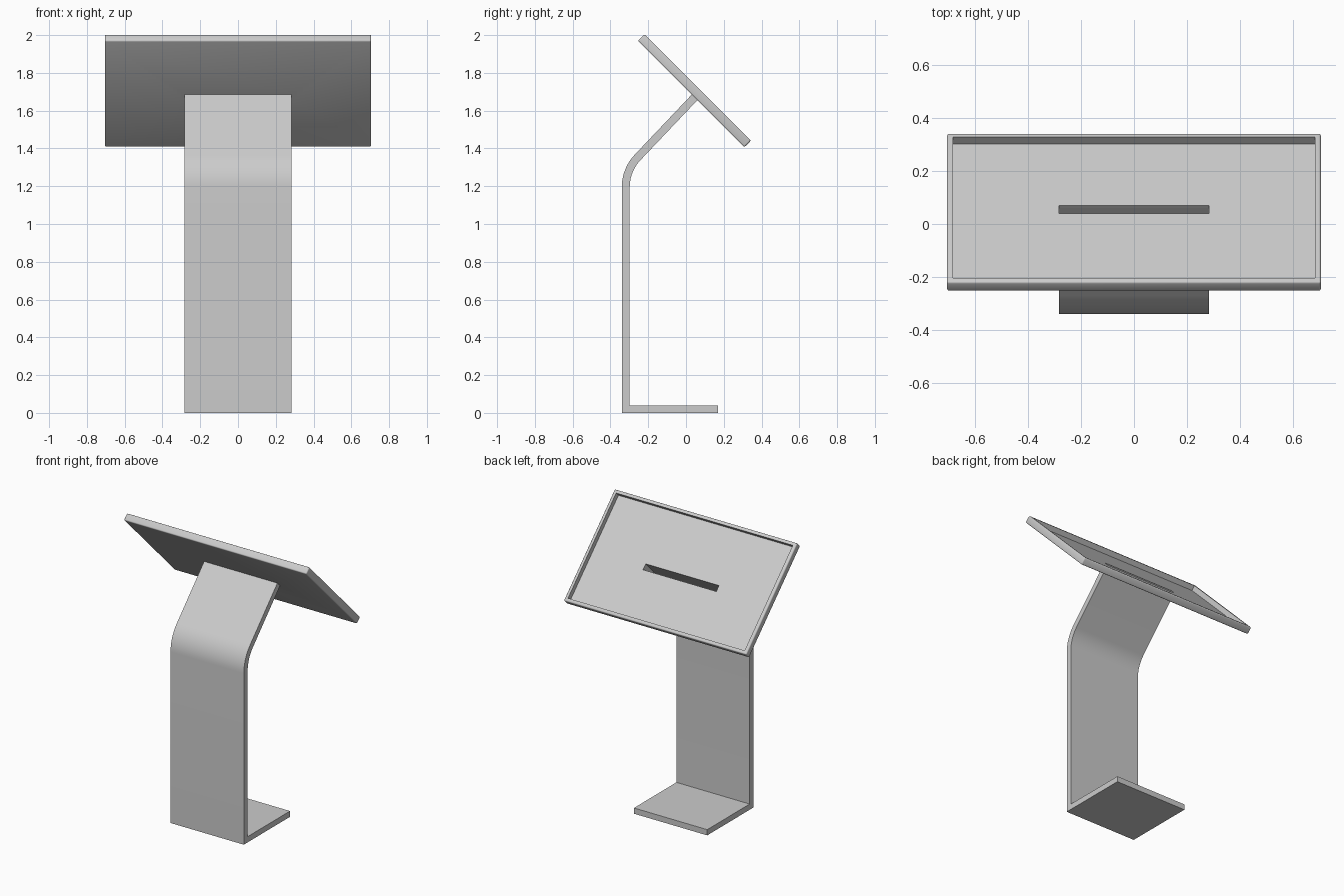
import bpy, bmesh, math
from mathutils import Matrix

if "Cube" in bpy.data.objects:
    bpy.data.objects.remove(bpy.data.objects["Cube"])

HALF_W = 0.283          # half width of the stand
TILT = math.radians(45) # panel tilt
PANEL_C = (0, 0.0445, 1.706)
BACK = 1.7155           # back plane of the panel: y + z = BACK


def make_object(name, bm):
    bmesh.ops.recalc_face_normals(bm, faces=bm.faces)
    me = bpy.data.meshes.new(name)
    bm.to_mesh(me)
    bm.free()
    ob = bpy.data.objects.new(name, me)
    bpy.context.collection.objects.link(ob)
    return ob


def smooth(ob):
    bpy.ops.object.select_all(action='DESELECT')
    ob.select_set(True)
    bpy.context.view_layer.objects.active = ob
    bpy.ops.object.shade_smooth_by_angle(angle=math.radians(35))


def box(size, centre):
    bm = bmesh.new()
    bmesh.ops.create_cube(bm, size=1, matrix=Matrix.Translation(centre) @ Matrix.Diagonal((*size, 1)))
    return bm


def bend(radius, steps=10, angle=math.radians(43.5)):
    # arc from the upright into the leaning neck, ending on the panel back
    cy, cz = -0.09, 1.195
    pts = [(cy - radius * math.cos(angle * i / steps),
            cz + radius * math.sin(angle * i / steps)) for i in range(steps + 1)]
    y, z = pts[-1]
    dy, dz = math.sin(angle), math.cos(angle)
    t = (BACK - y - z) / (dy + dz)
    return pts + [(y + t * dy, z + t * dz)]


# Stand: folded sheet profile, hollow and open where it meets the panel slot
outer = [(0.17, 0.04), (0.17, 0), (-0.34, 0)] + bend(0.25)
inner = [(-0.298, 0.04)] + bend(0.208)
profile = outer + inner[::-1]
bm = bmesh.new()
left, right = ([bm.verts.new((s * HALF_W, y, z)) for y, z in profile] for s in (-1, 1))
bm.faces.new(left)
bm.faces.new(right)
n = len(profile)
for i in range(n):
    if i != len(outer) - 1:
        j = (i + 1) % n
        bm.faces.new((left[i], left[j], right[j], right[i]))
stand = make_object("stand", bm)
smooth(stand)

# Panel: rounded slab with a recessed face
bm = box((1.41, 0.797, 0.05), (0, 0, 0))
bmesh.ops.bevel(bm, geom=bm.edges[:], offset=0.008, segments=3, profile=0.5, affect='EDGES')
front = max(bm.faces, key=lambda f: f.calc_center_median().z + f.calc_area())
front = max((f for f in bm.faces if f.normal.z > 0.99), key=lambda f: f.calc_area())
bmesh.ops.inset_region(bm, faces=[front], thickness=0.021)
ext = bmesh.ops.extrude_discrete_faces(bm, faces=[front])
bmesh.ops.translate(bm, verts=ext['faces'][0].verts[:], vec=(0, 0, -0.036))
panel = make_object("display_panel", bm)

# Slot through the panel into the stand
cutter = make_object("slot_cutter", box((2 * HALF_W, 0.042, 0.3), (0, 0.026, 0)))
cutter.hide_render = True
for ob in (panel, cutter):
    ob.location = PANEL_C
    ob.rotation_euler.x = -TILT
mod = panel.modifiers.new("slot", 'BOOLEAN')
mod.operation = 'DIFFERENCE'
mod.solver = 'EXACT'
mod.object = cutter
bpy.context.view_layer.update()
bpy.context.view_layer.objects.active = panel
bpy.ops.object.modifier_apply(modifier=mod.name)
bpy.data.objects.remove(cutter)
smooth(panel)
